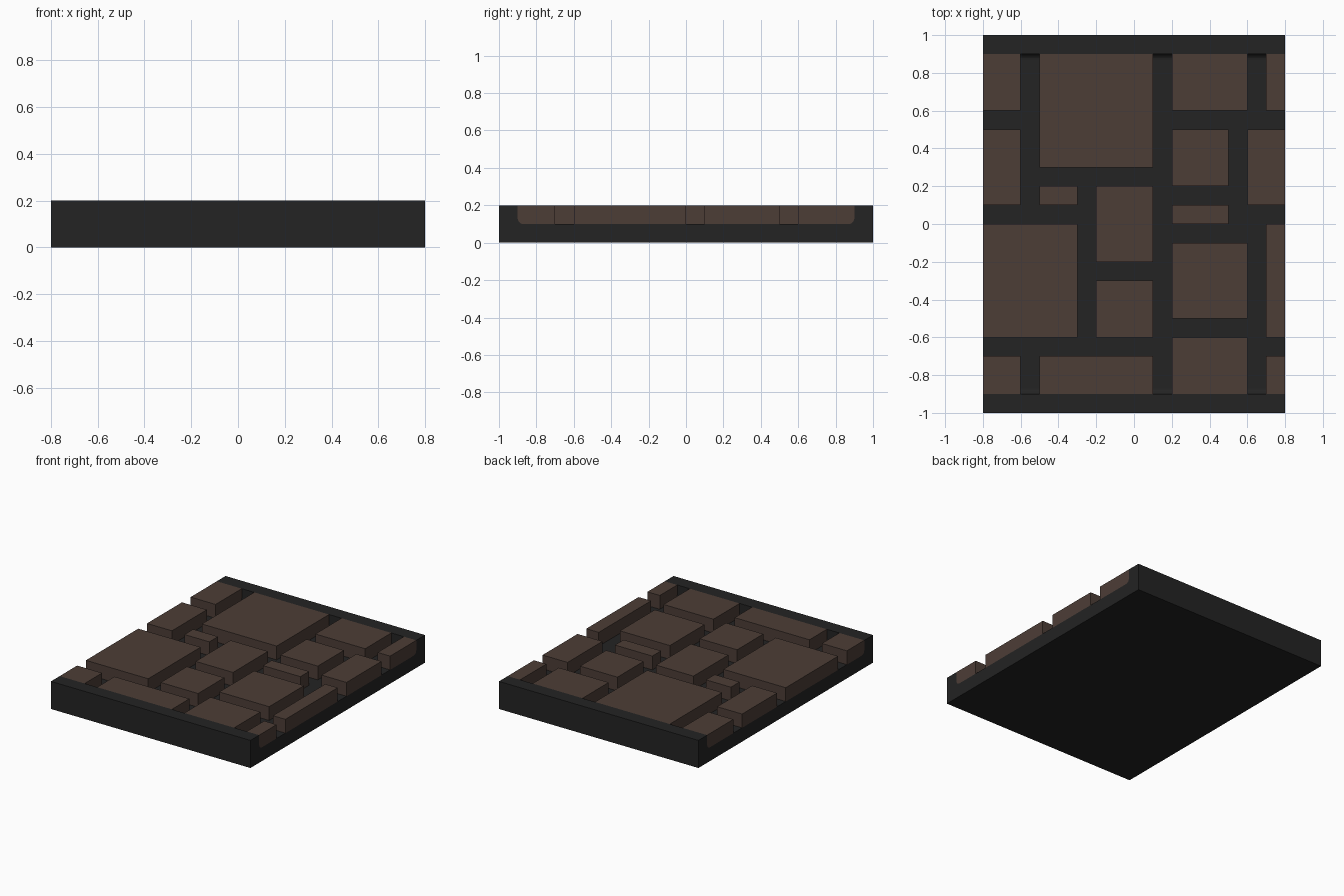
import bpy, bmesh
from math import sin, cos, pi

if "Cube" in bpy.data.objects:
    bpy.data.objects.remove(bpy.data.objects["Cube"], do_unlink=True)

HALF_WIDTH, HALF_LENGTH, CURB = 0.8, 1.0, 0.9
FLOOR, TOP, FILLET = 0.1, 0.2, 0.03


def make_material(name, r, g, b):
    mat = bpy.data.materials.new(name)
    mat.use_nodes = True
    mat.diffuse_color = (r, g, b, 1)
    mat.node_tree.nodes["Principled BSDF"].inputs["Base Color"].default_value = (r, g, b, 1)
    return mat


def extrude_profile(name, profile, x0, x1, mat):
    """Extrude a y-z outline along x into a closed solid."""
    bm = bmesh.new()
    face = bm.faces.new([bm.verts.new((x0, y, z)) for y, z in profile])
    result = bmesh.ops.extrude_face_region(bm, geom=[face])
    moved = [v for v in result["geom"] if isinstance(v, bmesh.types.BMVert)]
    bmesh.ops.translate(bm, verts=moved, vec=(x1 - x0, 0, 0))
    bmesh.ops.recalc_face_normals(bm, faces=bm.faces)
    mesh = bpy.data.meshes.new(name)
    bm.to_mesh(mesh)
    bm.free()
    mesh.materials.append(mat)
    obj = bpy.data.objects.new(name, mesh)
    bpy.context.collection.objects.link(obj)
    return obj


def lower_corner(y):
    """Bottom corner from wall to floor, rounded where it meets a curb."""
    if abs(y) < CURB:
        return [(y, FLOOR)]
    side = 1 if y > 0 else -1
    steps = 5
    return [(side * (CURB - FILLET + FILLET * cos(a)), FLOOR + FILLET - FILLET * sin(a))
            for a in (i * pi / 2 / steps for i in range(steps + 1))]


mortar = make_material("dark mortar", 0.017, 0.017, 0.017)
stone = make_material("brown stone", 0.073, 0.047, 0.037)

# Base slab with a raised curb at the front and back
trough = [(-CURB, TOP)] + lower_corner(-CURB) + lower_corner(CURB)[::-1] + [(CURB, TOP)]
base = [(HALF_LENGTH, TOP), (HALF_LENGTH, 0), (-HALF_LENGTH, 0), (-HALF_LENGTH, TOP)]
extrude_profile("base_with_curbs", trough + base, -HALF_WIDTH, HALF_WIDTH, mortar)

# Paving stones: x start, x end, y start, y end, in tenths
stones = [
    (-8, -6, 6, 9), (-5, 1, 3, 9), (2, 6, 6, 9), (7, 8, 6, 9),
    (-8, -6, 1, 5), (-5, -3, 1, 2), (-2, 1, -2, 2), (2, 5, 2, 5), (6, 8, 1, 5),
    (2, 5, 0, 1), (-8, -3, -6, 0), (-2, 1, -6, -3), (2, 6, -5, -1), (7, 8, -6, 0),
    (-8, -6, -9, -7), (-5, 1, -9, -7), (2, 6, -9, -6), (7, 8, -9, -7),
]
for number, tenths in enumerate(stones, 1):
    x0, x1, y0, y1 = (t / 10 for t in tenths)
    outline = [(y0, TOP)] + lower_corner(y0) + lower_corner(y1)[::-1] + [(y1, TOP)]
    extrude_profile(f"paving_stone_{number}", outline, x0, x1, stone)
